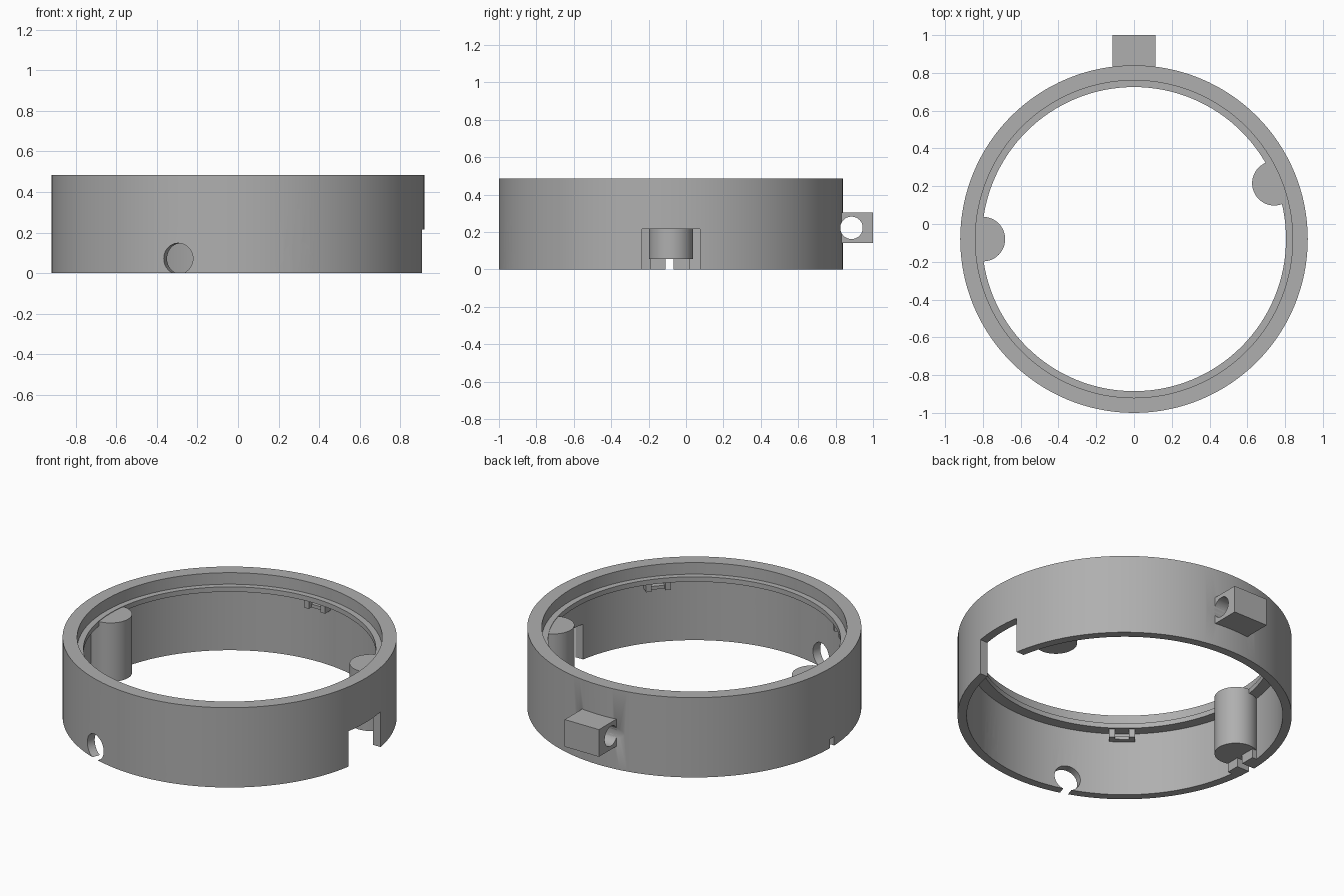
import bpy, bmesh, math
from mathutils import Matrix, Vector

if "Cube" in bpy.data.objects:
    bpy.data.objects.remove(bpy.data.objects["Cube"], do_unlink=True)

CENTRE = Vector((0, -0.08, 0))      # axis of the ring
HEIGHT, OUTER, INNER = 0.485, 0.92, 0.87
LEDGE_TOP, LEDGE_BOTTOM, LEDGE_R = 0.415, 0.385, 0.805

grey = bpy.data.materials.new("plain grey")
grey.use_nodes = True
colour = (0.43, 0.43, 0.43, 1)
grey.diffuse_color = colour
grey.node_tree.nodes["Principled BSDF"].inputs["Base Color"].default_value = colour


def finish(name, bm):
    bmesh.ops.recalc_face_normals(bm, faces=bm.faces)
    mesh = bpy.data.meshes.new(name)
    bm.to_mesh(mesh)
    bm.free()
    mesh.materials.append(grey)
    obj = bpy.data.objects.new(name, mesh)
    bpy.context.collection.objects.link(obj)
    return obj


def box(name, lo, hi, matrix=Matrix()):
    lo, hi = Vector(lo), Vector(hi)
    bm = bmesh.new()
    bmesh.ops.create_cube(bm, size=1)
    bmesh.ops.scale(bm, vec=hi - lo, verts=bm.verts)
    bmesh.ops.translate(bm, vec=(lo + hi) / 2, verts=bm.verts)
    bm.transform(matrix)
    return finish(name, bm)


def rod(name, start, end, radius, sides=48):
    start, end = Vector(start), Vector(end)
    axis = end - start
    bm = bmesh.new()
    bmesh.ops.create_cone(bm, cap_ends=True, segments=sides, radius1=radius,
                          radius2=radius, depth=axis.length)
    turn = axis.to_track_quat('Z', 'Y').to_matrix().to_4x4()
    bm.transform(Matrix.Translation((start + end) / 2) @ turn)
    return finish(name, bm)


def around(angle):
    """Frame on the ring axis whose x points outwards at the angle."""
    return Matrix.Translation(CENTRE) @ Matrix.Rotation(math.radians(angle), 4, 'Z')


def cut(obj, cutter, mode='DIFFERENCE'):
    mod = obj.modifiers.new("cut", 'BOOLEAN')
    mod.operation, mod.solver, mod.object = mode, 'EXACT', cutter
    bpy.context.view_layer.objects.active = obj
    bpy.ops.object.modifier_apply(modifier=mod.name)
    bpy.data.objects.remove(cutter, do_unlink=True)


# Ring wall with rebate and inner ledge, turned from a profile
profile = [(OUTER, 0), (OUTER, HEIGHT), (0.84, HEIGHT), (0.84, LEDGE_TOP),
           (LEDGE_R, LEDGE_TOP), (LEDGE_R, LEDGE_BOTTOM), (INNER, LEDGE_BOTTOM), (INNER, 0)]
SEGMENTS = 128
bm = bmesh.new()
loops = []
for i in range(SEGMENTS):
    frame = around(360 * i / SEGMENTS)
    loops.append([bm.verts.new(frame @ Vector((r, 0, z))) for r, z in profile])
for i in range(SEGMENTS):
    a, b = loops[i], loops[(i + 1) % SEGMENTS]
    for j in range(len(profile)):
        k = (j + 1) % len(profile)
        bm.faces.new((a[j], b[j], b[k], a[k]))
ring = finish("ring_wall", bm)

# Side notch, front holes open at the bottom edge, and small slot opposite the notch
cut(ring, box("notch_cutter", (0.7, -0.155, -0.1), (1, 0.155, 0.215), around(0)))
for angle in (270 - 18.7, 270 + 18.7):
    f = around(angle)
    cut(ring, rod("hole_cutter", f @ Vector((0.8, 0, 0.072)), f @ Vector((1, 0, 0.072)), 0.076))
SLOT = ((-1, -0.03, -0.1), (-0.8, 0.012, 0.055))
cut(ring, box("slot_cutter", *SLOT, around(0)))

# Pad on the wall either side of the slot
pad = box("slot_pad", (-0.885, -0.11, 0), (-0.835, 0.1, 0.055), around(0))
cut(pad, box("slot_cutter", *SLOT, around(0)))

# Hinge lug at the back, bored crosswise; the bore grazes the wall
lug = box("back_lug", (-0.115, 0.8, 0.14), (0.115, 1, 0.305))
for part in (ring, lug):
    cut(part, rod("bore_cutter", (-0.2, 0.885, 0.222), (0.2, 0.885, 0.222), 0.06))
cut(lug, rod("ring_cutter", CENTRE, CENTRE + Vector((0, 0, 1)), 0.9, SEGMENTS))

# Screw bosses with a through hole and a hexagonal nut pocket
bosses = []
for name, angle in (("right_boss", 180), ("left_boss", 21.7)):
    f = around(angle)
    at = lambda z: f @ Vector((0.8, 0, z))
    boss = rod(name, at(0.055), at(0.412), 0.118)
    cut(boss, rod("limit", CENTRE, CENTRE + Vector((0, 0, 1)), 0.9, SEGMENTS), 'INTERSECT')
    cut(boss, rod("screw_cutter", at(-0.1), at(0.6), 0.045))
    cut(boss, rod("nut_cutter", at(-0.1), at(0.17), 0.07, 6))
    bosses.append(boss)

# Small clips hanging under the ledge
for number, angle in enumerate((90, 231, 319), 1):
    f = around(angle)
    for side in (-1, 1):
        y = 0.055 * side
        box(f"clip_{number}_peg", (0.815, y - 0.016, 0.335), (0.88, y + 0.016, 0.39), f)
    box(f"clip_{number}_bar", (0.84, -0.05, 0.335), (0.88, 0.05, 0.355), f)

# Smooth round surfaces, keep edges crisp
bpy.ops.object.select_all(action='DESELECT')
for obj in [ring, lug] + bosses:
    obj.select_set(True)
bpy.context.view_layer.objects.active = ring
bpy.ops.object.shade_smooth_by_angle(angle=math.radians(30))
